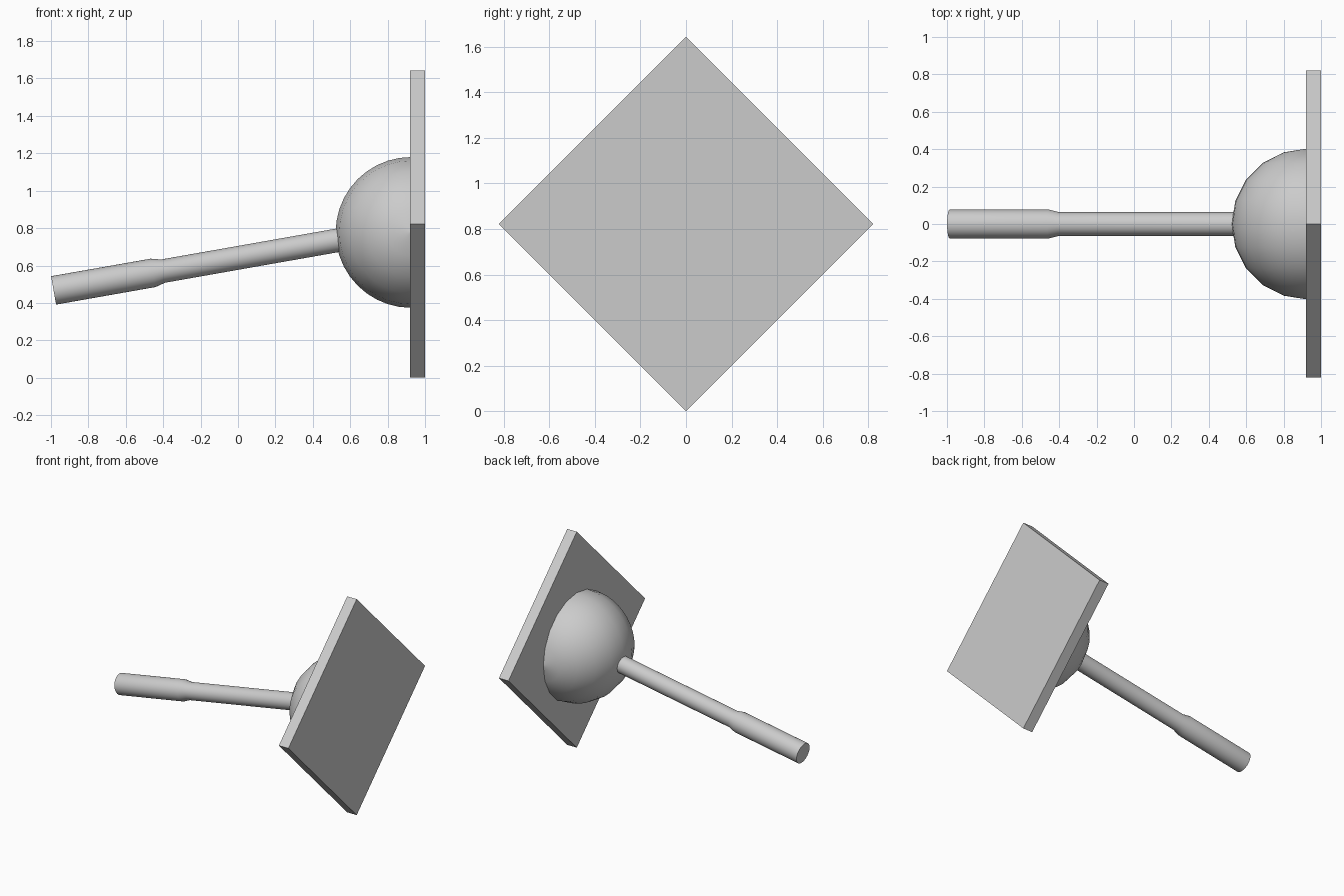
import bpy, bmesh, math
from mathutils import Matrix, Vector

cube = bpy.data.objects.get("Cube")
if cube:
    bpy.data.objects.remove(cube, do_unlink=True)

grey = bpy.data.materials.new("plain grey")
grey.use_nodes = True
grey.diffuse_color = (0.6, 0.6, 0.6, 1)
grey.node_tree.nodes["Principled BSDF"].inputs["Base Color"].default_value = grey.diffuse_color


def finish(name, bm, smooth=True):
    """Turn a bmesh into a named, coloured object."""
    bmesh.ops.recalc_face_normals(bm, faces=bm.faces[:])
    mesh = bpy.data.meshes.new(name)
    bm.to_mesh(mesh)
    bm.free()
    mesh.materials.append(grey)
    obj = bpy.data.objects.new(name, mesh)
    bpy.context.collection.objects.link(obj)
    if smooth:
        bpy.ops.object.select_all(action="DESELECT")
        obj.select_set(True)
        bpy.context.view_layer.objects.active = obj
        bpy.ops.object.shade_smooth_by_angle(angle=math.radians(35))
    return obj


# Square plate standing on one corner
bm = bmesh.new()
side = 0.822 * math.sqrt(2)
bmesh.ops.create_cube(bm, size=1, matrix=Matrix.Translation((0.96, 0, 0.822))
                      @ Matrix.Rotation(math.radians(45), 4, "X")
                      @ Matrix.Diagonal((0.08, side, side, 1)))
finish("plate", bm, smooth=False)

# Half ball, poles along y, cut where it meets the plate
bm = bmesh.new()
bmesh.ops.create_uvsphere(bm, u_segments=40, v_segments=10, radius=0.403,
                          matrix=Matrix.Translation((0.925, 0, 0.777))
                          @ Matrix.Rotation(math.radians(90), 4, "X"))
bmesh.ops.bisect_plane(bm, geom=bm.verts[:] + bm.edges[:] + bm.faces[:],
                       plane_co=(0.922, 0, 0), plane_no=(1, 0, 0), clear_outer=True)
finish("half_ball", bm)

# Handle with thicker grip: (distance along the axis, radius)
profile = [(0, 0.077), (0.54, 0.077), (0.595, 0.063), (1.56, 0.063)]
sides = 32
tilt = Matrix.Translation((-0.986, 0, 0.467)) @ Matrix.Rotation(math.radians(-10), 4, "Y")
bm = bmesh.new()
rings = []
for dist, radius in profile:
    angles = [math.tau * i / sides for i in range(sides)]
    rings.append([bm.verts.new(tilt @ Vector((dist, radius * math.cos(a), radius * math.sin(a))))
                  for a in angles])
for lower, upper in zip(rings, rings[1:]):
    for i in range(sides):
        j = (i + 1) % sides
        bm.faces.new((lower[i], lower[j], upper[j], upper[i]))
bm.faces.new(rings[0])
bm.faces.new(rings[-1])
finish("handle", bm)
